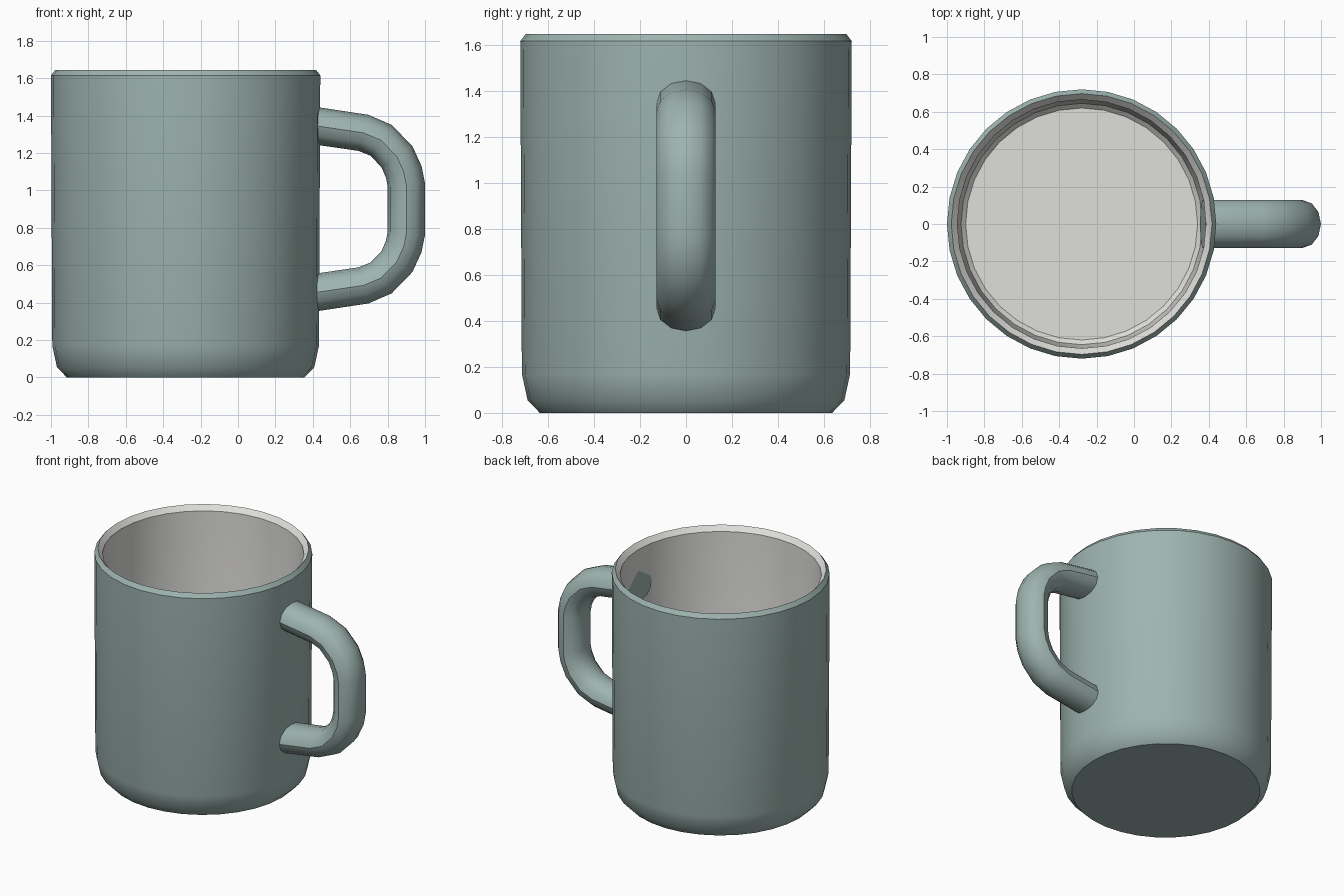
import bpy, bmesh, math
from mathutils import Vector

if "Cube" in bpy.data.objects:
    bpy.data.objects.remove(bpy.data.objects["Cube"])


def material(name, rgb):
    m = bpy.data.materials.new(name)
    m.diffuse_color = (*rgb, 1)
    m.use_nodes = True
    m.node_tree.nodes["Principled BSDF"].inputs["Base Color"].default_value = m.diffuse_color
    return m


GLAZE = material("sage_glaze", (0.34, 0.455, 0.43))
INTERIOR = material("off_white_interior", (0.74, 0.735, 0.71))


def loft(name, rings, mats, mat_of_band=lambda i: 0):
    """Skin a list of closed rings, cap both ends, shade smooth by angle."""
    bm = bmesh.new()
    loops = [[bm.verts.new(p) for p in ring] for ring in rings]
    n = len(loops[0])
    for i, (a, b) in enumerate(zip(loops, loops[1:])):
        for j in range(n):
            k = (j + 1) % n
            f = bm.faces.new((a[j], a[k], b[k], b[j]))
            f.material_index = mat_of_band(i)
    bm.faces.new(loops[0][::-1]).material_index = mat_of_band(0)
    bm.faces.new(loops[-1]).material_index = mat_of_band(len(loops) - 2)
    bmesh.ops.recalc_face_normals(bm, faces=bm.faces[:])
    me = bpy.data.meshes.new(name)
    bm.to_mesh(me)
    bm.free()
    for m in mats:
        me.materials.append(m)
    ob = bpy.data.objects.new(name, me)
    bpy.context.collection.objects.link(ob)
    bpy.ops.object.select_all(action='DESELECT')
    ob.select_set(True)
    bpy.context.view_layer.objects.active = ob
    bpy.ops.object.shade_smooth_by_angle(angle=math.radians(36))
    return ob


def angles(n):
    return [math.tau * j / n for j in range(n)]


# Mug body: outside wall up to the rim, then the inside wall down to the floor
AXIS_X = -0.28
profile = [(0.635, 0), (0.688, 0.055), (0.713, 0.17), (0.72, 1.615), (0.697, 1.645),
           (0.665, 1.61), (0.657, 0.2), (0.645, 0.105), (0.62, 0.08)]
RIM = 4
rings = [[(AXIS_X + r * math.cos(a), r * math.sin(a), z) for a in angles(32)]
         for r, z in profile]
loft("mug_body", rings, [GLAZE, INTERIOR], lambda i: int(i >= RIM))

# Handle: oval section swept along a path mirrored about its middle height
MID_Z = 0.9
upper = [(0.368, 1.353), (0.44, 1.342), (0.67, 1.308), (0.765, 1.268),
         (0.85, 1.18), (0.886, 1.1), (0.9, 1.03)]
path = [Vector((x, 0, z)) for x, z in upper]
path += [Vector((p.x, 0, 2 * MID_Z - p.z)) for p in reversed(path)]
rings = []
for i, p in enumerate(path):
    before = (p - path[i - 1]).normalized() if i else Vector()
    after = (path[i + 1] - p).normalized() if i < len(path) - 1 else Vector()
    t = (before + after).normalized()
    outward = Vector((-t.z, 0, t.x))
    rings.append([p + outward * 0.1 * math.sin(a) + Vector((0, 0.128 * math.cos(a), 0))
                  for a in angles(12)])
loft("handle", rings, [GLAZE])
